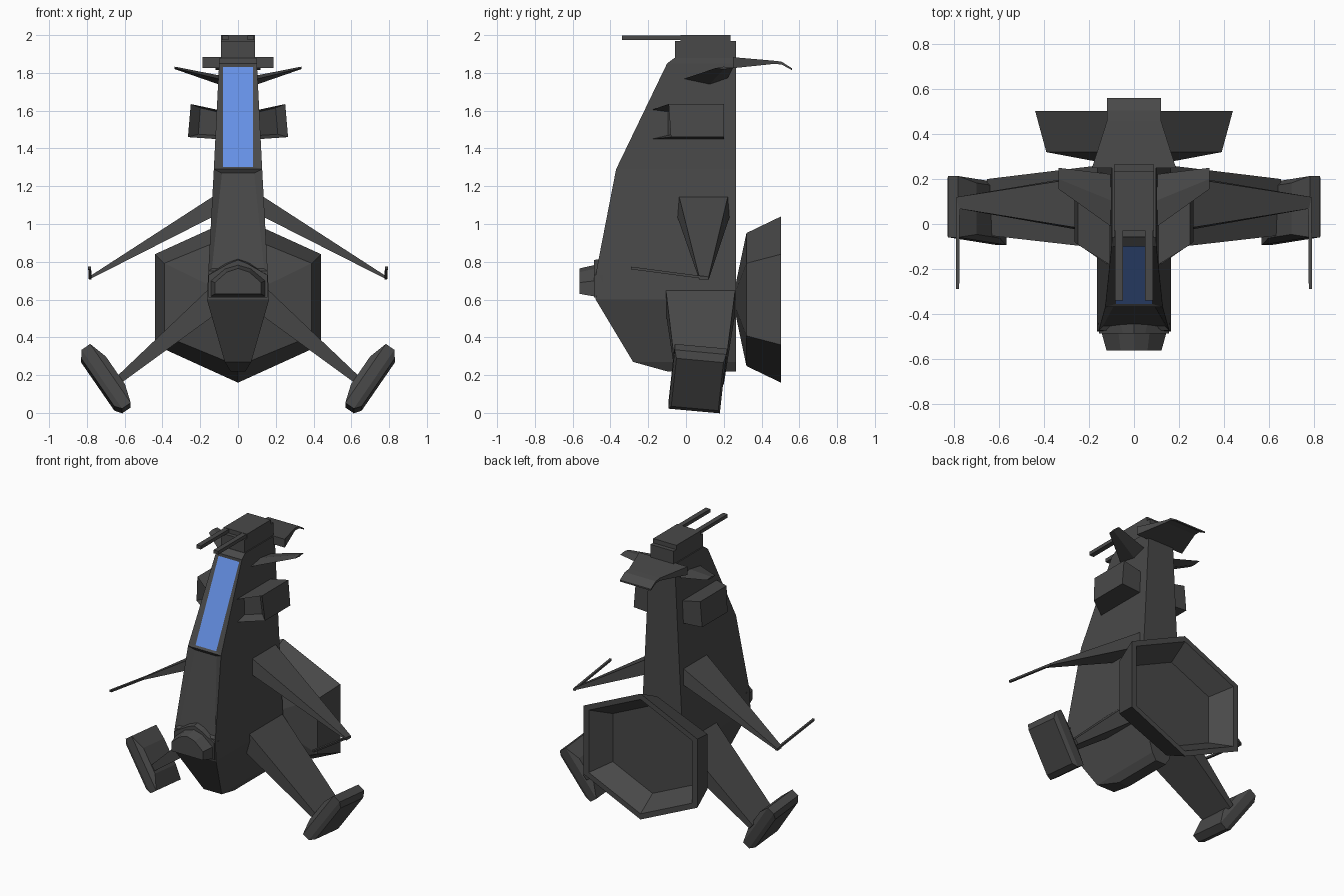
import bpy, bmesh, math
from mathutils import Vector, Matrix

if "Cube" in bpy.data.objects:
    bpy.data.objects.remove(bpy.data.objects["Cube"])


def material(name, color):
    m = bpy.data.materials.new(name)
    m.diffuse_color = (*color, 1)
    m.use_nodes = True
    m.node_tree.nodes["Principled BSDF"].inputs["Base Color"].default_value = m.diffuse_color
    return m


GRAY = material("dark gray hull", (0.066, 0.066, 0.066))
BLUE = material("blue glass", (0.13, 0.28, 0.78))


def finish(bm, name, mats=(GRAY,)):
    me = bpy.data.meshes.new(name)
    bm.to_mesh(me)
    bm.free()
    for m in mats:
        me.materials.append(m)
    ob = bpy.data.objects.new(name, me)
    bpy.context.collection.objects.link(ob)
    return ob


def loft(rings):
    """Closed solid through a list of equal-length rings."""
    bm = bmesh.new()
    vs = [[bm.verts.new(p) for p in r] for r in rings]
    n = len(rings[0])
    for a, b in zip(vs, vs[1:]):
        for i in range(n):
            j = (i + 1) % n
            bm.faces.new((a[i], a[j], b[j], b[i]))
    bm.faces.new(vs[0])
    bm.faces.new(vs[-1])
    bmesh.ops.recalc_face_normals(bm, faces=bm.faces)
    bm.normal_update()
    return bm


def pair(bm, name):
    """The part on the right plus its mirror image on the left."""
    other = bm.copy()
    bmesh.ops.scale(other, vec=(-1, 1, 1), verts=other.verts)
    bmesh.ops.reverse_faces(other, faces=other.faces)
    finish(bm, "right_" + name)
    finish(other, "left_" + name)


def box(x0, x1, y0, y1, z0, z1):
    return loft([[(x0, y0, z), (x1, y0, z), (x1, y1, z), (x0, y1, z)] for z in (z0, z1)])


def inset(bm, face, thickness, depth):
    bmesh.ops.inset_region(bm, faces=[face], thickness=thickness, depth=depth)


# Fuselage: rectangular sections (z, front y, half width)
sections = [(.22, -.10, .04), (.27, -.28, .07), (.60, -.478, .165), (.75, -.475, .157),
            (1.29, -.37, .128), (1.85, -.10, .10), (1.88, -.06, .097)]
bm = loft([[(-w, y, z), (w, y, z), (w, .265, z), (-w, .265, z)] for z, y, w in sections])


def front_face(z0, z1):
    return next(f for f in bm.faces if f.normal.y < -.5
                and z0 < f.calc_center_median().z < z1)


# Recessed nose panel and glass canopy in the front faces
panel, glass = front_face(.9, 1.15), front_face(1.4, 1.7)
for face, low_w, high_w, depth in ((panel, .138, .085, -.018), (glass, .08, .08, -.008)):
    inset(bm, face, .025, depth)
    mid = face.calc_center_median().z
    for v in face.verts:
        v.co.x = math.copysign(low_w if v.co.z < mid else high_w, v.co.x)
glass.material_index = 1
finish(bm, "fuselage", (GRAY, BLUE))

# Nose block: a collar and a tapered snout, five-sided
def house(y, w, z0, z1, z2, t):
    return [(-w, y, z0), (w, y, z0), (w, y, z1), (t, y, z2 - .02), (0, y, z2),
            (-t, y, z2 - .02), (-w, y, z1)]


finish(loft([house(-.44, .16, .61, .73, .815, .06), house(-.487, .155, .61, .73, .81, .05)]), "nose_collar")
finish(loft([house(-.475, .147, .615, .70, .785, .07), house(-.563, .122, .63, .69, .765, .06)]), "nose_tip")

# Tail block, top plate and twin prongs
finish(box(-.09, .09, -.057, .265, 1.87, 1.97), "tail_block")
finish(box(-.09, .09, -.03, .235, 1.965, 2.0), "top_plate")
pair(box(.05, .085, -.34, .05, 1.974, 1.998), "top_prong")

# Rear tail fin with drooping flap
finish(loft([[(-w, y, z0), (w, y, z0), (w, y, z1), (-w, y, z1)] for y, w, z0, z1 in
             ((.25, .187, 1.825, 1.883), (.46, .12, 1.847, 1.865),
              (.505, .12, 1.845, 1.86), (.56, .12, 1.815, 1.825))]), "tail_fin")

# Small stabilisers
pair(loft([[(.09, -.02, 1.765), (.09, .12, 1.735), (.09, .22, 1.77), (.09, .10, 1.785)],
           [(.335, .155, 1.825), (.335, .20, 1.82), (.335, .25, 1.827), (.335, .20, 1.833)]]),
     "stabiliser")

# Side intakes with slanted, hollow mouths
corners = [(.11, 1.605), (.25, 1.635), (.265, 1.46), (.12, 1.45)]
bm = loft([[(x, -.18 + max(0, x - .14) * .8, z) for x, z in corners],
           [(x, .20, z) for x, z in corners]])
inset(bm, min(bm.faces, key=lambda f: f.normal.y), .025, -.07)
pair(bm, "intake")

# Upper wings and the guns at their tips
pair(loft([[(.11, -.05, 1.05), (.11, .235, 1.05), (.11, .225, 1.16), (.11, -.04, 1.16)],
           [(.79, .07, .705), (.79, .12, .705), (.79, .12, .72), (.79, .07, .72)]]), "upper_wing")
pair(loft([[(x, y, z) for x, z in ((.775 + dx, z0), (.79 + dx, z0), (.79 + dx, z0 + .014), (.775 + dx, z0 + .014))]
           for y, z0, dx in ((.12, .706, 0), (-.29, .76, .003))]), "wing_gun")

# Lower wings
pair(loft([[(.08, -.11, .55), (.08, .264, .55), (.13, .264, .68), (.13, -.11, .68)],
           [(.63, -.05, .15), (.63, .20, .15), (.655, .20, .18), (.655, -.05, .18)]]), "lower_wing")

# Foot pods: bevelled slabs, leaning outward
u, n = Vector((.565, .09, .82)), Vector((.82, 0, -.565))
v = Vector((0, .995, -.09))
center = Vector((.70, .06, .18))
rings = []
for d, hu, hv in ((-.062, .09, .115), (-.03, .19, .137), (.025, .19, .137), (.052, .155, .125)):
    rings.append([center + n * d + u * hu * a + v * hv * b
                  for a, b in ((1, 1), (1, -1), (-1, -1), (-1, 1))])
pair(loft(rings), "foot_pod")

# Hexagonal engine bell, hollow at the back
hexagon = [(0, .44), (.44, .24), (.44, -.24), (0, -.44), (-.44, -.24), (-.44, .24)]
finish(loft([[(x * sx, y, .60 + z * sz) for x, z in hexagon] for y, sx, sz in
             ((.255, .10, .10), (.32, .887, .80), (.503, 1, 1), (.503, .91, .91), (.37, .70, .70))]),
       "engine_bell")
